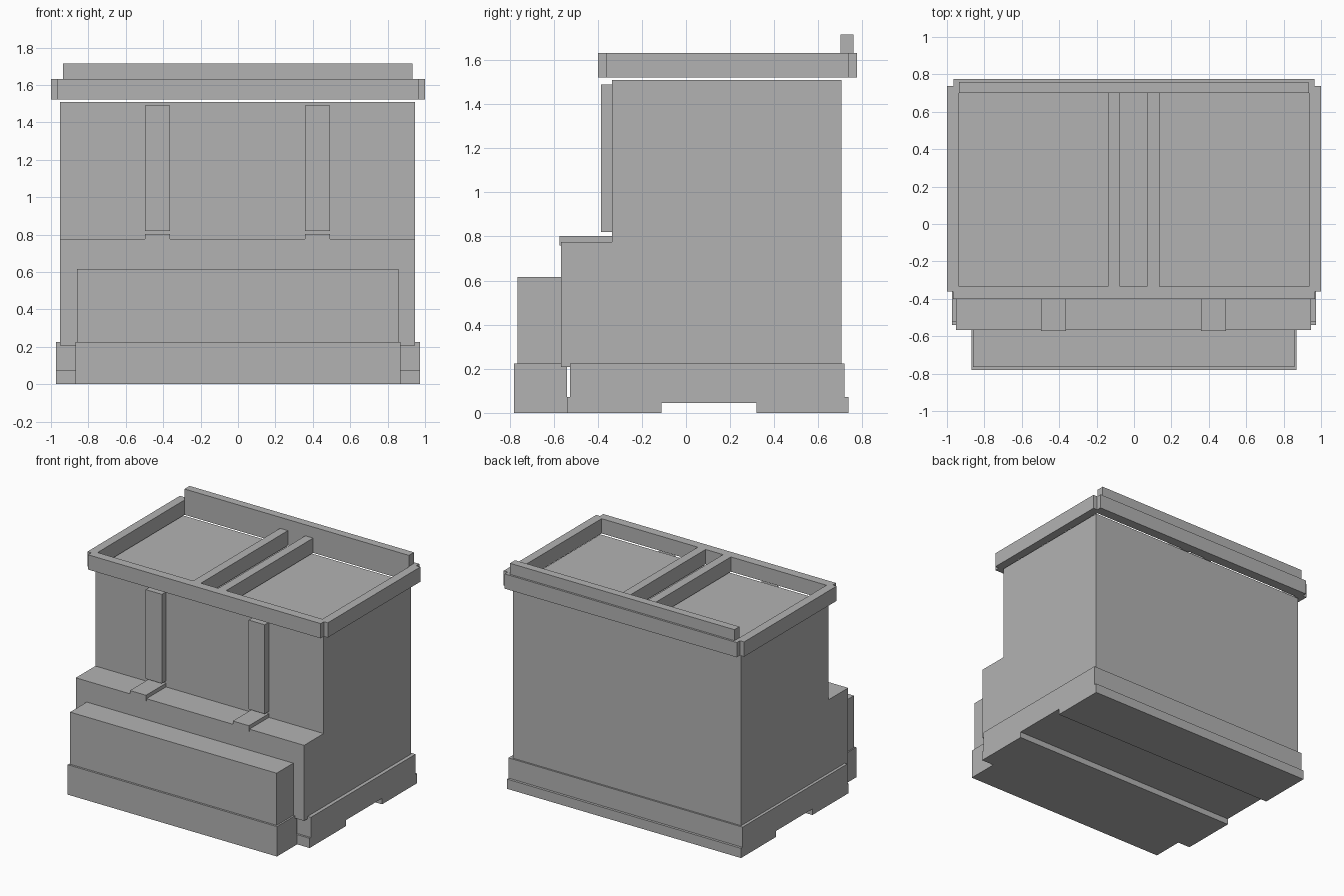
import bpy, bmesh

if "Cube" in bpy.data.objects:
    bpy.data.objects.remove(bpy.data.objects["Cube"])

grey = bpy.data.materials.new("plain grey")
grey.diffuse_color = (0.45, 0.45, 0.45, 1.0)
grey.use_nodes = True
grey.node_tree.nodes["Principled BSDF"].inputs["Base Color"].default_value = grey.diffuse_color


def prism(name, outline, a, b, axis):
    """Extrude a closed 2D outline from a to b: axis 'x' takes (y, z), axis 'z' takes (x, y)."""
    place = (lambda p, t: (t, p[0], p[1])) if axis == 'x' else (lambda p, t: (p[0], p[1], t))
    bm = bmesh.new()
    lo = [bm.verts.new(place(p, a)) for p in outline]
    hi = [bm.verts.new(place(p, b)) for p in outline]
    bm.faces.new(lo)
    bm.faces.new(hi)
    n = len(outline)
    for i in range(n):
        j = (i + 1) % n
        bm.faces.new((lo[i], lo[j], hi[j], hi[i]))
    bmesh.ops.recalc_face_normals(bm, faces=bm.faces[:])
    me = bpy.data.meshes.new(name)
    bm.to_mesh(me)
    bm.free()
    me.materials.append(grey)
    ob = bpy.data.objects.new(name, me)
    bpy.context.collection.objects.link(ob)
    return ob


def box(name, x, y, z):
    return prism(name, [(x[0], y[0]), (x[1], y[0]), (x[1], y[1]), (x[0], y[1])], z[0], z[1], 'z')


# stepped cabinet body
prism("cabinet_body", [(-0.567, 0.207), (0.705, 0.207), (0.705, 1.51), (-0.335, 1.51),
                       (-0.335, 0.775), (-0.567, 0.775)], -0.952, 0.947, 'x')

# plinth with skirting lip and a groove underneath
prism("plinth", [(-0.525, 0.225), (-0.525, 0.073), (-0.54, 0.073), (-0.54, 0.0),
                 (-0.11, 0.0), (-0.11, 0.045), (0.32, 0.045), (0.32, 0.0),
                 (0.737, 0.0), (0.737, 0.073), (0.718, 0.073), (0.718, 0.225)],
      -0.974, 0.974, 'x')
box("front_plinth", (-0.87, 0.87), (-0.78, -0.54), (0.0, 0.225))

# pair of front boxes meeting in the middle
box("left_front_box", (-0.861, 0.0), (-0.765, -0.567), (0.225, 0.617))
box("right_front_box", (0.0, 0.857), (-0.765, -0.567), (0.225, 0.617))

# upright straps and the plates folded over the step
for side, x in (("left", (-0.498, -0.364)), ("right", (0.358, 0.492))):
    box(side + "_strap", x, (-0.385, -0.335), (0.82, 1.49))
    prism(side + "_step_plate", [(-0.573, 0.758), (-0.567, 0.758), (-0.567, 0.775),
                                 (-0.335, 0.775), (-0.335, 0.803), (-0.573, 0.803)],
          x[0], x[1], 'x')

# open top frame, floating just above the body, with notched corners
fz = (1.521, 1.632)
rail = [(0.935, -0.40), (0.968, -0.40), (0.968, -0.362), (1.0, -0.362),
        (1.0, 0.738), (0.965, 0.738), (0.965, 0.775), (0.935, 0.775)]
for side, s in (("left", -1), ("right", 1)):
    prism(side + "_frame_rail", [(s * px, py) for px, py in rail], fz[0], fz[1], 'z')
box("front_frame_rail", (-0.935, 0.935), (-0.40, -0.333), fz)
box("back_frame_rail", (-0.935, 0.935), (0.70, 0.775), fz)
box("left_cross_bar", (-0.14, -0.075), (-0.333, 0.70), fz)
box("right_cross_bar", (0.07, 0.135), (-0.333, 0.70), fz)

# raised ledge along the back
box("back_ledge", (-0.935, 0.932), (0.70, 0.76), (fz[1], 1.715))
